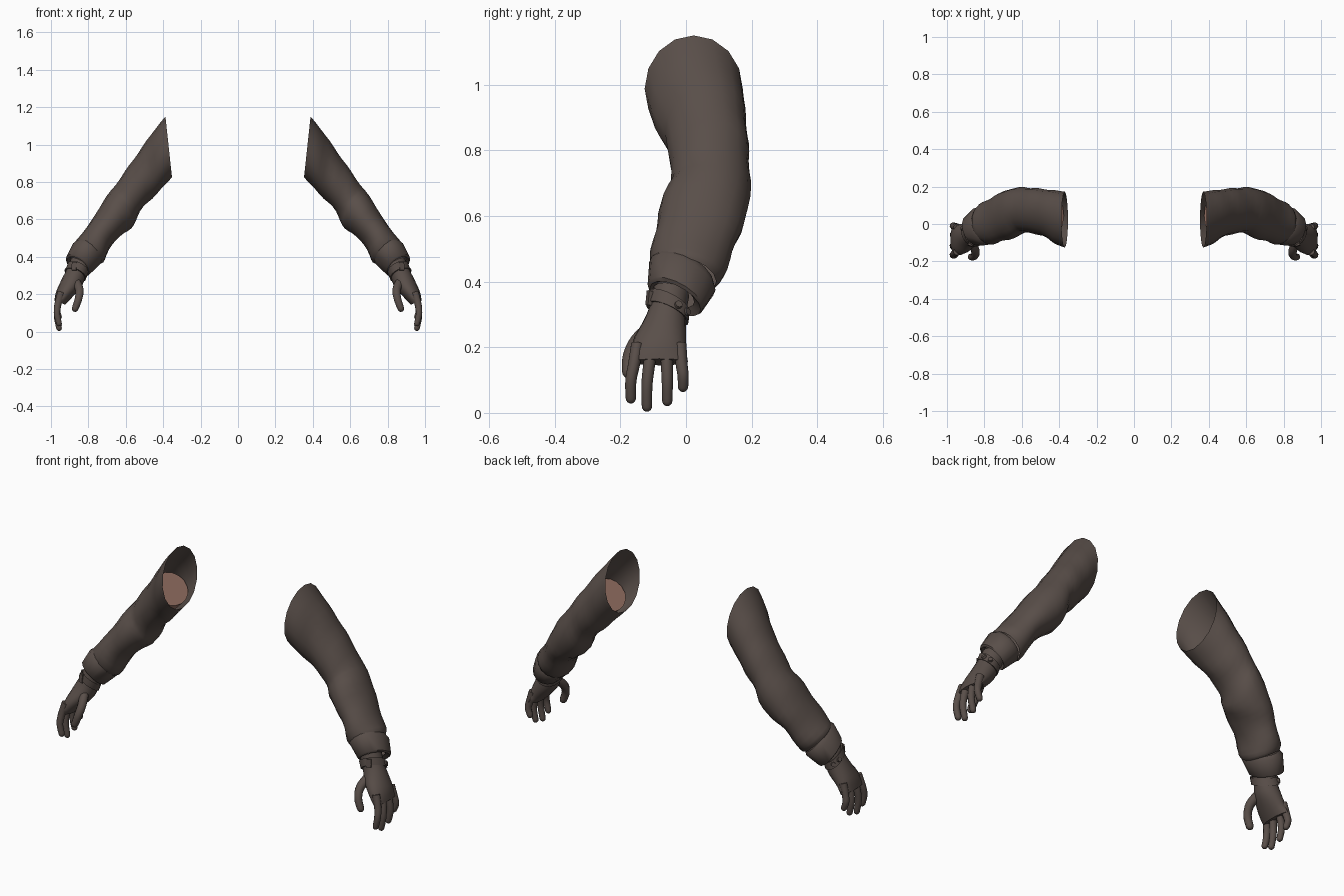
import bpy, bmesh, math
from mathutils import Vector, Matrix

cube = bpy.data.objects.get("Cube")
if cube:
    bpy.data.objects.remove(cube)


def material(name, rgb):
    m = bpy.data.materials.new(name)
    m.use_nodes = True
    m.diffuse_color = (*rgb, 1)
    bsdf = next(n for n in m.node_tree.nodes if n.type == 'BSDF_PRINCIPLED')
    bsdf.inputs["Base Color"].default_value = (*rgb, 1)
    return m


BROWN = material("dark brown", (0.1, 0.077, 0.067))
SKIN = material("warm skin", (0.32, 0.175, 0.135))
Y = Vector((0, 1, 0))


def spline(rows, steps):
    """Smoothly resample rows of numbers."""
    out = []
    for i in range(len(rows) - 1):
        p0, p1 = rows[max(i - 1, 0)], rows[i]
        p2, p3 = rows[i + 1], rows[min(i + 2, len(rows) - 1)]
        for s in range(steps):
            t = s / steps
            out.append([b + t / 2 * (c - a + t * (2*a - 5*b + 4*c - d + t * (3*b - 3*c + d - a)))
                        for a, b, c, d in zip(p0, p1, p2, p3)])
    return out + [list(rows[-1])]


def tangents(pts):
    last = len(pts) - 1
    return [(pts[min(i + 1, last)] - pts[max(i - 1, 0)]).normalized() for i in range(last + 1)]


def sections(rows, tilt=None):
    """Rows are outer x, z, inner x, z, front y, back y."""
    centres = [Vector(((r[0] + r[2]) / 2, (r[4] + r[5]) / 2, (r[1] + r[3]) / 2)) for r in rows]
    rings = []
    for r, c, t in zip(rows, centres, tangents(centres)):
        a = Vector((r[0] - r[2], 0, r[1] - r[3])) / 2
        lean = tilt or -1.3 * min(t.y, 0) * Vector((t.x, 0, t.z))
        rings.append((c, a, (Y + lean) * (r[5] - r[4]) / 2))
    return rings


def finish(name, bm, mat):
    bmesh.ops.recalc_face_normals(bm, faces=bm.faces)
    me = bpy.data.meshes.new(name)
    bm.to_mesh(me)
    bm.free()
    me.materials.append(mat)
    ob = bpy.data.objects.new(name, me)
    bpy.context.collection.objects.link(ob)
    bpy.ops.object.select_all(action='DESELECT')
    ob.select_set(True)
    bpy.context.view_layer.objects.active = ob
    bpy.ops.object.shade_smooth_by_angle(angle=math.radians(45))
    mirror = ob.modifiers.new("both_sides", 'MIRROR')
    mirror.use_mirror_merge = False


def loft(name, rings, mat, sides=16, start=False, end=False, fold=0):
    """Skin centre-and-axes rings; fold adds cloth creases."""
    bm = bmesh.new()
    loops = []
    for i, (c, a, b) in enumerate(rings):
        loop = []
        for k in range(sides):
            ang = math.tau * k / sides
            grow = 1 + fold * min(i / 8, 1) * math.sin(1.5 * i + 2 * ang)
            loop.append(bm.verts.new(c + grow * (a * math.cos(ang) + b * math.sin(ang))))
        loops.append(loop)
    for p, q in zip(loops, loops[1:]):
        for k in range(sides):
            n = (k + 1) % sides
            bm.faces.new((p[k], p[n], q[n], q[k]))
    if start:
        bm.faces.new(loops[0][::-1])
    if end:
        bm.faces.new(loops[-1])
    finish(name, bm, mat)


def digit(name, path, radius):
    """Rounded finger along a smooth path."""
    pts = [Vector(p) for p in spline(path, 4)]
    dirs = tangents(pts)
    rings = []
    for i, (p, t) in enumerate(zip(pts, dirs)):
        f = i / (len(pts) - 1)
        a = (Y - t.y * t).normalized()
        rings.append((p, a * radius * (1.05 - 0.2 * f), t.cross(a) * radius * (1.15 - 0.3 * f)))
    c, a, b = rings[-1]
    for s in (0.4, 0.75, 0.95):
        w = math.sqrt(1 - s * s)
        rings.append((c + dirs[-1] * radius * 0.9 * s, a * w, b * w))
    loft(name, rings, BROWN, 10, True, True)


# Sleeve: open at the shoulder, bent and creased at the elbow
sleeve = [
    (.388, 1.15, .353, .825, -.126, .173),
    (.445, 1.08, .40, .775, -.105, .18),
    (.51, .99, .46, .71, -.064, .187),
    (.58, .89, .525, .645, -.05, .193),
    (.655, .785, .555, .57, -.045, .195),
    (.725, .69, .61, .525, -.075, .175),
    (.785, .59, .675, .465, -.093, .145),
    (.855, .50, .712, .385, -.11, .113),
    (.868, .475, .735, .362, -.10, .09),
]
loft("sleeve", sections(spline(sleeve, 3)), BROWN, fold=0.022)

# Cuff: band with a lip turned inwards
cuff = [
    (.855, .485, .735, .38, -.095, .085),
    (.882, .472, .735, .362, -.112, .09),
    (.917, .402, .792, .308, -.117, .052),
    (.912, .39, .80, .305, -.11, .045),
    (.895, .395, .805, .33, -.09, .025),
]
SLANT = Vector((.25, 0, -.42))
loft("cuff", sections(cuff, SLANT), BROWN)

# Upper arm stump inside the sleeve
stump = [(.51, .96, .375, .835, -.075, .165), (.57, .87, .46, .75, -.04, .17)]
loft("inner_arm", sections(stump), SKIN, start=True)

# Palm, from the wrist to the knuckles
palm = [
    (.89, .395, .79, .34, -.10, .01),
    (.915, .335, .817, .285, -.112, .0),
    (.945, .275, .84, .235, -.135, .0),
    (.972, .215, .89, .18, -.165, .0),
    (.982, .165, .925, .145, -.168, .006),
]
loft("palm", sections(spline(palm, 3)), BROWN, start=True, end=True)

# Four fingers: knuckle y, tip y, tip z
for name, y0, y1, z in (("index_finger", -.148, -.168, .045), ("middle_finger", -.105, -.119, .02),
                        ("ring_finger", -.06, -.057, .037), ("little_finger", -.018, -.009, .08)):
    digit(name, [(.945, y0, .21), (.962, (y0 + y1) / 2, .15),
                 (.968, y1, (.15 + z) / 2), (.957, y1, z)], .0185)

# Thumb
digit("thumb", [(.87, -.09, .275), (.848, -.145, .225), (.853, -.172, .175), (.87, -.176, .125)], .022)

# Bracelet with two studs and a clasp
band = [
    (.902, .362, .812, .312, -.11, .002),
    (.909, .368, .802, .311, -.118, .01),
    (.922, .33, .815, .276, -.122, .008),
    (.914, .328, .824, .28, -.112, .0),
]
loft("bracelet", sections(band, SLANT), BROWN, 20)
for name, spot, normal in (("front_stud", (.918, -.023, .33), (.85, .3, .45)),
                           ("back_stud", (.9, .003, .308), (.6, .75, .2))):
    bm = bmesh.new()
    turn = Vector(normal).to_track_quat('Z', 'Y').to_matrix().to_4x4()
    bmesh.ops.create_cone(bm, cap_ends=True, segments=12, radius1=.013, radius2=.011, depth=.012,
                          matrix=Matrix.Translation(spot) @ turn)
    finish(name, bm, BROWN)
bm = bmesh.new()
turn = Vector((.3, -.9, .1)).to_track_quat('Z', 'Y').to_matrix().to_4x4()
bmesh.ops.create_cube(bm, size=1, matrix=Matrix.Translation((.875, -.112, .35)) @ turn
                      @ Matrix.Diagonal((.026, .044, .012, 1)))
finish("clasp", bm, BROWN)
